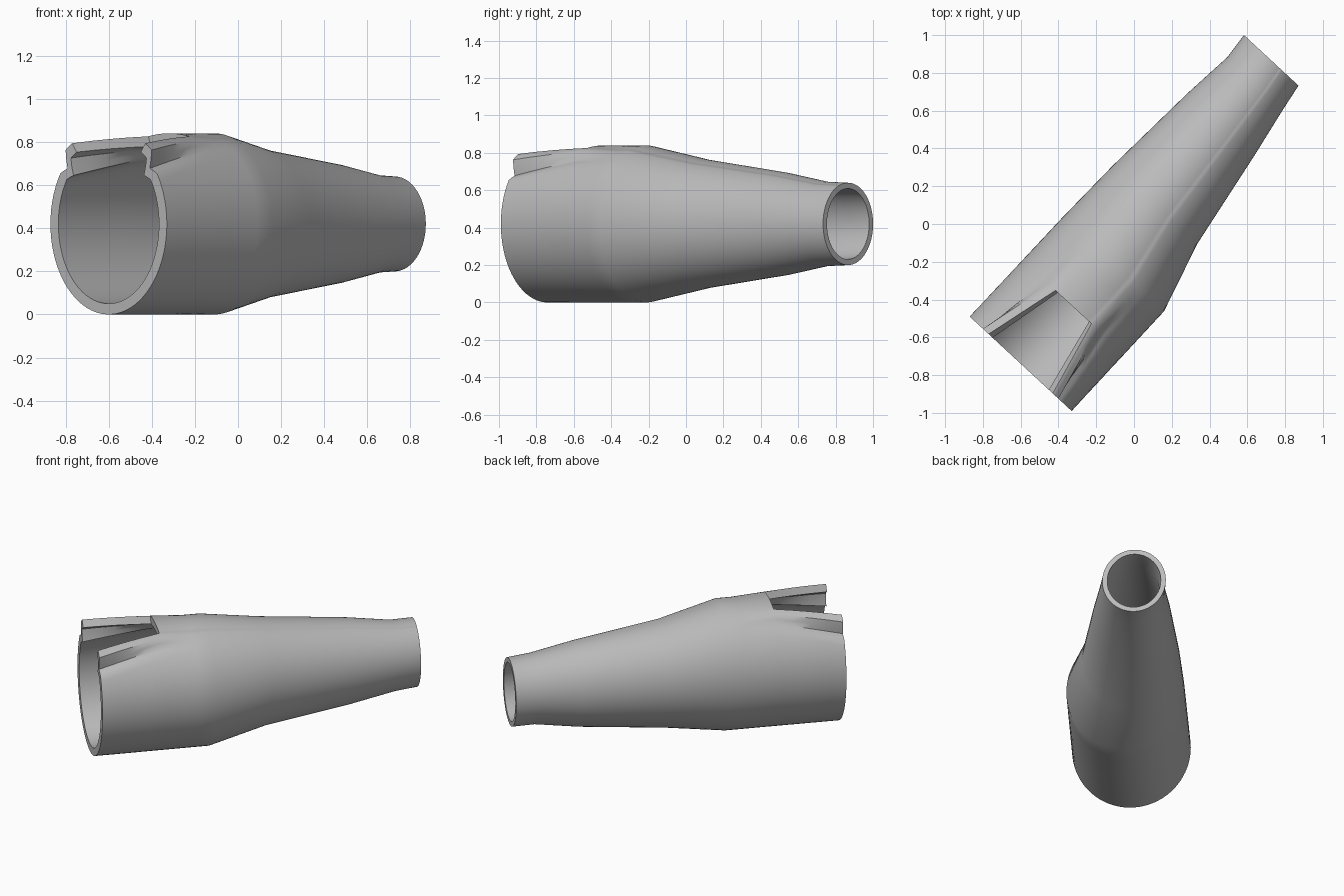
import bpy, bmesh, math
from mathutils import Vector

if "Cube" in bpy.data.objects:
    bpy.data.objects.remove(bpy.data.objects["Cube"])

# Tube axis frame: origin at the wide mouth, A along the tube, S to its left side
O = Vector((-0.60, -0.74, 0.42))
A = Vector((0.5, 0.54, 0)).normalized()
S = Vector((-A.y, A.x, 0))

# Stations: distance, sideways offset, side radius, vertical radius, wall thickness
STATIONS = [(0, 0, .368, .42, .05), (.72, -.002, .366, .42, .05),
            (1.10, .05, .305, .345, .043), (1.65, .083, .242, .275, .036),
            (1.935, .098, .202, .226, .032), (2.08, .118, .197, .22, .031)]
ROWS = [0, .1, .2, .3, .41, .52, .62, .72, 1.10, 1.65, 1.935, 2.08]
NOTCH_END = .41
LIP = [(0, .036), (.12, .04), (.25, -.025), (.37, 0), (7, 0)]   # lip profile beside the notch
GAP, BODY = 10, 64                                             # columns over notch / around body


def interp(table, x):
    for p, q in zip(table, table[1:]):
        if x <= q[0] + 1e-9:
            f = (x - p[0]) / (q[0] - p[0])
            return [a + (b - a) * f for a, b in zip(p[1:], q[1:])]
    return table[-1][1:]


def columns(u):
    """Angles from the top of the section, with the raised lip offset at each."""
    half = .61 + (.35 - .61) * min(u / NOTCH_END, 1)
    fade = max(0, 1 - u / .62)
    cols = []
    for k in range(GAP):                        # across the notch
        s = -1 + 2 * k / GAP
        cols.append((s * half, .036 * fade * s * s))
    lips = [0, .06, .12, .185, .25, .31, .37]
    span = 2 * math.pi - 2 * half
    n = BODY - 2 * len(lips)
    mid = [.37 + (span - .74) * (i + 1) / (n + 1) for i in range(n)]
    for t in lips + mid + [span - x for x in reversed(lips)]:
        cols.append((half + t, interp(LIP, min(t, span - t))[0] * fade))
    return cols


bm = bmesh.new()


def skin(inner):
    grid = []
    for u in ROWS:
        c, rs, rz, th = interp(STATIONS, u)
        row = []
        for ang, lift in columns(u):
            d = lift - (th if inner else 0)
            row.append(bm.verts.new(O + A * u + S * (c + (rs + d) * math.sin(ang))
                                    + Vector((0, 0, (rz + d) * math.cos(ang)))))
        grid.append(row)
    return grid


# Outer and inner walls, leaving the notch open
outer, inner = skin(False), skin(True)
twin = {o: i for ro, ri in zip(outer, inner) for o, i in zip(ro, ri)}
n = GAP + BODY
outer_faces = []
for r in range(len(ROWS) - 1):
    for k in range(n):
        if k < GAP and ROWS[r] < NOTCH_END - .01:
            continue
        j = (k + 1) % n
        quad = [outer[r][k], outer[r][j], outer[r + 1][j], outer[r + 1][k]]
        outer_faces.append(bm.faces.new(quad))
        bm.faces.new([twin[v] for v in reversed(quad)])

# Rims joining both walls along every open edge
rims = {e for f in outer_faces for e in f.edges if len(e.link_faces) == 1}
for e in rims:
    a, b = e.verts
    bm.faces.new([a, b, twin[b], twin[a]])

bmesh.ops.delete(bm, geom=[v for v in bm.verts if not v.link_faces], context='VERTS')
bmesh.ops.recalc_face_normals(bm, faces=bm.faces)

mesh = bpy.data.meshes.new("tapered_sleeve")
bm.to_mesh(mesh)
bm.free()
obj = bpy.data.objects.new("tapered_sleeve", mesh)
bpy.context.collection.objects.link(obj)

grey = bpy.data.materials.new("plain grey")
grey.diffuse_color = (.5, .5, .5, 1)
grey.use_nodes = True
grey.node_tree.nodes["Principled BSDF"].inputs["Base Color"].default_value = grey.diffuse_color
mesh.materials.append(grey)

bpy.context.view_layer.objects.active = obj
obj.select_set(True)
bpy.ops.object.shade_smooth_by_angle(angle=math.radians(40))
